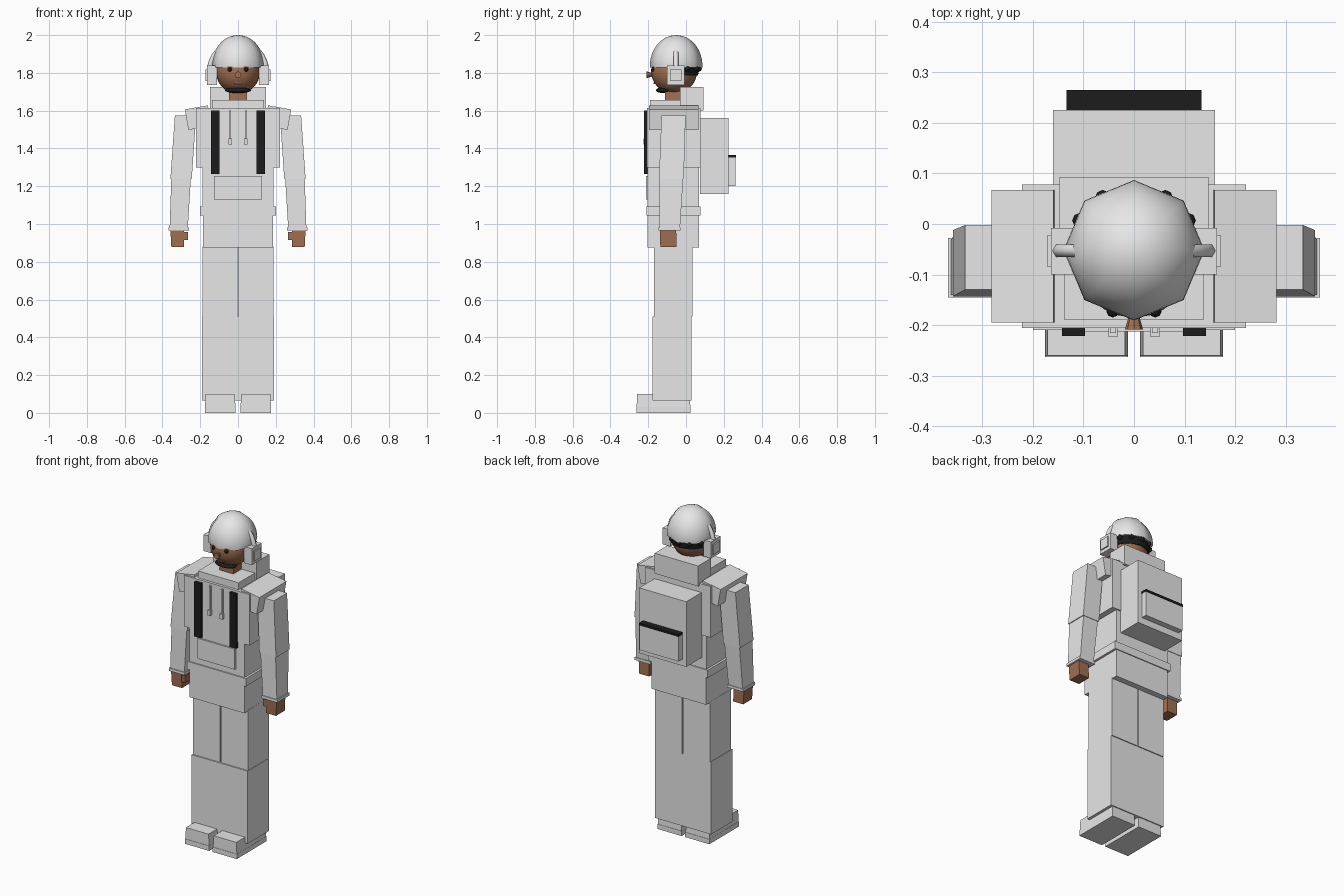
import bpy, bmesh, math
from mathutils import Matrix, Vector

if "Cube" in bpy.data.objects:
    bpy.data.objects.remove(bpy.data.objects["Cube"])


def material(name, rgb):
    m = bpy.data.materials.new(name)
    m.diffuse_color = (*rgb, 1)
    m.use_nodes = True
    m.node_tree.nodes["Principled BSDF"].inputs["Base Color"].default_value = m.diffuse_color
    return m


WHITE = material("white_cloth", (0.8, 0.8, 0.8))
BLACK = material("black", (0.012, 0.012, 0.012))
SKIN = material("brown_skin", (0.36, 0.16, 0.085))


def finish(name, bm, mat, smooth=False):
    bmesh.ops.recalc_face_normals(bm, faces=bm.faces)
    me = bpy.data.meshes.new(name)
    bm.to_mesh(me)
    bm.free()
    me.materials.append(mat)
    for p in me.polygons:
        p.use_smooth = smooth and len(p.vertices) < 5
    ob = bpy.data.objects.new(name, me)
    bpy.context.collection.objects.link(ob)
    return ob


def block(name, mat, z0, z1, base, top=None, side=1):
    """Box or frustum; base and top are (x0, x1, y0, y1), side=-1 mirrors x."""
    bm = bmesh.new()
    rings = []
    for z, (xa, xb, ya, yb) in ((z0, base), (z1, top or base)):
        rings.append([bm.verts.new((side * x, y, z))
                      for x, y in ((xa, ya), (xb, ya), (xb, yb), (xa, yb))])
    lo, hi = rings
    bm.faces.new(lo)
    bm.faces.new(hi)
    for i in range(4):
        j = (i + 1) % 4
        bm.faces.new((lo[i], lo[j], hi[j], hi[i]))
    return finish(name, bm, mat)


def ball(name, mat, loc, radii, seg=16, rings=12, cuts=()):
    """Smooth ellipsoid; cuts are (point, normal) planes, the normal side is removed."""
    bm = bmesh.new()
    bmesh.ops.create_uvsphere(bm, u_segments=seg, v_segments=rings, radius=1)
    bmesh.ops.transform(bm, verts=bm.verts,
                        matrix=Matrix.Translation(loc) @ Matrix.Diagonal((*radii, 1)))
    for co, no in cuts:
        r = bmesh.ops.bisect_plane(bm, geom=bm.verts[:] + bm.edges[:] + bm.faces[:],
                                   plane_co=co, plane_no=no, clear_outer=True)
        edges = [e for e in r["geom_cut"] if isinstance(e, bmesh.types.BMEdge)]
        bmesh.ops.holes_fill(bm, edges=edges, sides=0)
    return finish(name, bm, mat, True)


# Legs and boots, right then left
for s, n in ((1, "right"), (-1, "left")):
    block(n + "_boot_sole", WHITE, 0, 0.03, (0.012, 0.176, -0.263, 0.025), side=s)
    block(n + "_boot", WHITE, 0.03, 0.10, (0.013, 0.175, -0.261, 0.023),
          (0.018, 0.171, -0.26, 0.02), side=s)
    block(n + "_lower_leg", WHITE, 0.065, 0.51, (0, 0.19, -0.177, 0.028), side=s)
    block(n + "_upper_leg", WHITE, 0.51, 0.88, (0.003, 0.187, -0.17, 0.034), side=s)

# Trunk
block("hips", WHITE, 0.875, 1.05, (-0.186, 0.186, -0.205, 0.07))
block("jacket_hem", WHITE, 1.045, 1.093, (-0.2, 0.2, -0.21, 0.076))
block("waist", WHITE, 1.09, 1.3, (-0.187, 0.187, -0.203, 0.07))
block("chest", WHITE, 1.3, 1.613, (-0.222, 0.222, -0.206, 0.078))
block("front_pocket", WHITE, 1.13, 1.255, (-0.127, 0.127, -0.213, -0.2))
block("collar", WHITE, 1.605, 1.656, (-0.137, 0.137, -0.19, 0.07))
block("hood", WHITE, 1.6, 1.725, (-0.147, 0.147, -0.032, 0.093))

# Backpack
block("backpack", WHITE, 1.16, 1.56, (-0.16, 0.16, 0.075, 0.226))
block("backpack_pocket", WHITE, 1.2, 1.352, (-0.133, 0.133, 0.224, 0.262))
block("backpack_pocket_zip", BLACK, 1.352, 1.366, (-0.134, 0.134, 0.224, 0.265))

for s, n in ((1, "right"), (-1, "left")):
    # Straps and hood cords on the chest
    block(n + "_strap", BLACK, 1.265, 1.6, (0.097, 0.142, -0.222, -0.204), side=s)
    block(n + "_cord", WHITE, 1.45, 1.6, (0.036, 0.047, -0.216, -0.204), side=s)
    block(n + "_cord_tip", WHITE, 1.42, 1.452, (0.033, 0.05, -0.224, -0.204), side=s)

    # Shoulder pad, tilted down to the outside
    pad = block(n + "_shoulder_pad", WHITE, -0.055, 0.055, (-0.062, 0.062, -0.131, 0.131))
    pad.data.transform(Matrix.Translation((s * 0.211, -0.064, 1.563))
                       @ Matrix.Rotation(s * math.radians(10), 4, "Y"))

    # Arm and hand
    block(n + "_upper_arm", WHITE, 1.238, 1.575, (0.245, 0.358, -0.143, -0.012),
          (0.222, 0.334, -0.13, -0.002), side=s)
    block(n + "_forearm", WHITE, 0.975, 1.24, (0.266, 0.362, -0.14, -0.032),
          (0.25, 0.353, -0.14, -0.015), side=s)
    block(n + "_cuff", WHITE, 0.965, 0.982, (0.26, 0.368, -0.145, -0.028), side=s)
    block(n + "_hand", SKIN, 0.877, 0.97, (0.285, 0.353, -0.136, -0.05),
          (0.287, 0.358, -0.138, -0.052), side=s)
    block(n + "_thumb", SKIN, 0.915, 0.957, (0.264, 0.29, -0.135, -0.095), side=s)

    # Eyes and ear defenders
    ball(n + "_eye", BLACK, (s * 0.042, -0.172, 1.818), (0.013,) * 3, 8, 6)
    block(n + "_ear_cup", WHITE, 1.737, 1.838, (0.112, 0.164, -0.1, -0.008), side=s)
    block(n + "_ear_cup_plate", WHITE, 1.757, 1.818, (0.163, 0.172, -0.084, -0.023), side=s)

# Head, nose, mouth and beard
block("neck", SKIN, 1.64, 1.72, (-0.047, 0.047, -0.112, -0.032))
ball("head", SKIN, (0, -0.063, 1.81), (0.118, 0.122, 0.121), 24, 16)
bm = bmesh.new()
bmesh.ops.create_cone(bm, cap_ends=True, segments=8, radius1=0.018, radius2=0.004, depth=0.05,
                      matrix=Matrix.Translation((0, -0.184, 1.79))
                      @ Matrix.Rotation(math.radians(-90), 4, "X"))
finish("nose", bm, SKIN)
block("mouth", SKIN, 1.742, 1.749, (-0.022, 0.022, -0.173, -0.15))
ball("chin_beard", BLACK, (0, -0.118, 1.708), (0.07, 0.042, 0.015), 12, 8)

# Hair at the back, with curls along the helmet rim
ball("hair", BLACK, (0, -0.055, 1.83), (0.126, 0.126, 0.126), 16, 12,
     cuts=(((0, 0, 1.785), (0, 0, -1)), ((0, -0.03, 0), (0, -1, 0))))
for i in range(5):
    a = math.radians(30 + 30 * i)
    ball("hair_curl", BLACK, (0.124 * math.cos(a), -0.055 + 0.124 * math.sin(a), 1.822),
         (0.015,) * 3, 8, 6)

# Helmet: eight-sided dome with smooth shading
ball("helmet", WHITE, (0, -0.052, 1.838), (0.139, 0.139, 0.162), 8, 24,
     cuts=(((0, 0, 1.828), (0, 0, -1)),))

# Ear defender band: half ring over the helmet
bm = bmesh.new()
rows = []
for i in range(17):
    a = math.pi * i / 16
    rows.append([bm.verts.new(((0.15 + 0.014 * math.cos(b)) * math.cos(a),
                               -0.053 + 0.014 * math.sin(b),
                               1.81 + (0.15 + 0.014 * math.cos(b)) * math.sin(a)))
                 for b in (k * math.pi / 3 for k in range(6))])
for p, q in zip(rows, rows[1:]):
    for k in range(6):
        j = (k + 1) % 6
        bm.faces.new((p[k], p[j], q[j], q[k]))
bm.faces.new(rows[0])
bm.faces.new(rows[-1])
finish("ear_defender_band", bm, WHITE, True)
